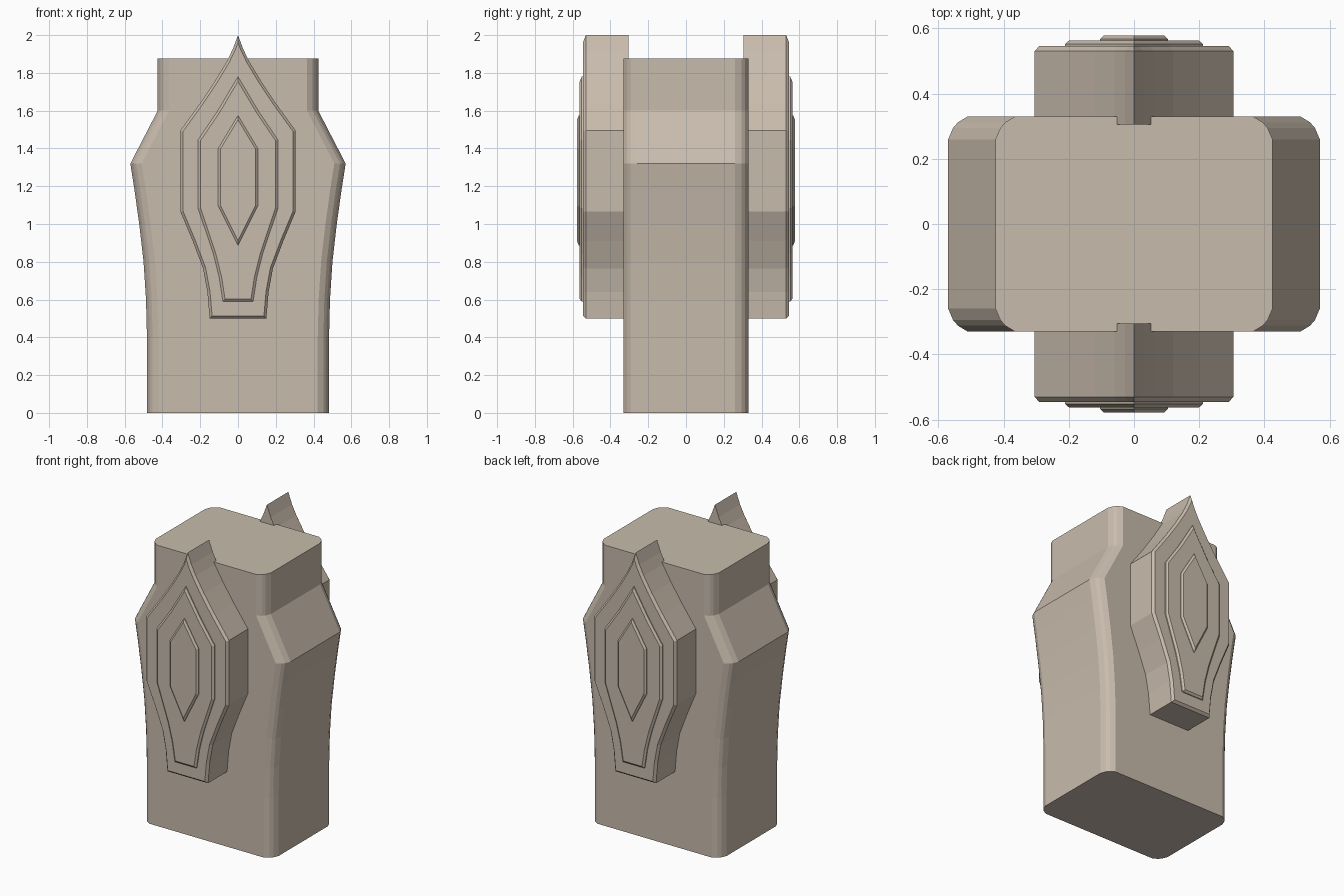
import bpy, bmesh

if "Cube" in bpy.data.objects:
    bpy.data.objects.remove(bpy.data.objects["Cube"])

stone = bpy.data.materials.new("beige_stone")
stone.diffuse_color = (0.58, 0.50, 0.415, 1)
stone.use_nodes = True
stone.node_tree.nodes["Principled BSDF"].inputs["Base Color"].default_value = stone.diffuse_color


def finish(bm, name):
    bmesh.ops.recalc_face_normals(bm, faces=bm.faces[:])
    me = bpy.data.meshes.new(name)
    bm.to_mesh(me)
    bm.free()
    me.materials.append(stone)
    ob = bpy.data.objects.new(name, me)
    bpy.context.collection.objects.link(ob)
    return ob


# Body: rounded-corner rectangle lofted through (height, half width)
def section(w, d=0.33):
    corner = [(w, d - 0.07), (w - 0.015, d - 0.035), (w - 0.03, d - 0.018), (w - 0.06, d)]
    pts = corner + [(-x, y) for x, y in reversed(corner)]
    return pts + [(-x, -y) for x, y in pts]


levels = [(0, 0.482), (0.4, 0.482), (0.6, 0.487), (0.8, 0.50), (1.0, 0.523),
          (1.18, 0.548), (1.32, 0.57), (1.6, 0.425), (1.875, 0.425)]
bm = bmesh.new()
rings = [[bm.verts.new((x, y, z)) for x, y in section(w)] for z, w in levels]
for a, b in zip(rings, rings[1:]):
    n = len(a)
    for i in range(n):
        bm.faces.new((a[i], a[(i + 1) % n], b[(i + 1) % n], b[i]))
bm.faces.new(rings[0])
bm.faces.new(rings[-1])
finish(bm, "body")


# Emblem plates: mirrored outline, extruded outward with a small bevelled rim
def plate(name, half, y0, y1, bevel, rise, side):
    outline = half + [(-x, z) for x, z in reversed(half) if x > 0]
    bm = bmesh.new()
    back = [bm.verts.new((x, -y0, z)) for x, z in outline]
    front = [bm.verts.new((x, -y1, z)) for x, z in outline]
    n = len(outline)
    bm.faces.new(back)
    cap = bm.faces.new(front)
    for i in range(n):
        j = (i + 1) % n
        bm.faces.new((back[i], back[j], front[j], front[i]))
    bmesh.ops.recalc_face_normals(bm, faces=bm.faces[:])
    bmesh.ops.inset_region(bm, faces=[cap], thickness=bevel, use_even_offset=True)
    for v in cap.verts:
        v.co.y -= rise
    for v in bm.verts:          # turn half way round for the back copy
        v.co.x *= side
        v.co.y *= side
    finish(bm, name)


outer = [(0, 2.0), (0.028, 1.925), (0.06, 1.86), (0.12, 1.76), (0.2, 1.64),
         (0.305, 1.495), (0.305, 1.065), (0.24, 0.91), (0.185, 0.765),
         (0.162, 0.64), (0.15, 0.5)]
middle = [(0, 1.78), (0.11, 1.595), (0.212, 1.445), (0.212, 1.085),
          (0.13, 0.84), (0.1, 0.72), (0.08, 0.59)]
inner = [(0, 1.575), (0.105, 1.4), (0.105, 1.095), (0, 0.885)]

for side, where in ((1, "front"), (-1, "back")):
    plate(where + "_emblem_base", outer, 0.305, 0.53, 0.014, 0.016, side)
    plate(where + "_emblem_middle", middle, 0.53, 0.552, 0.013, 0.011, side)
    plate(where + "_emblem_centre", inner, 0.55, 0.567, 0.012, 0.011, side)
